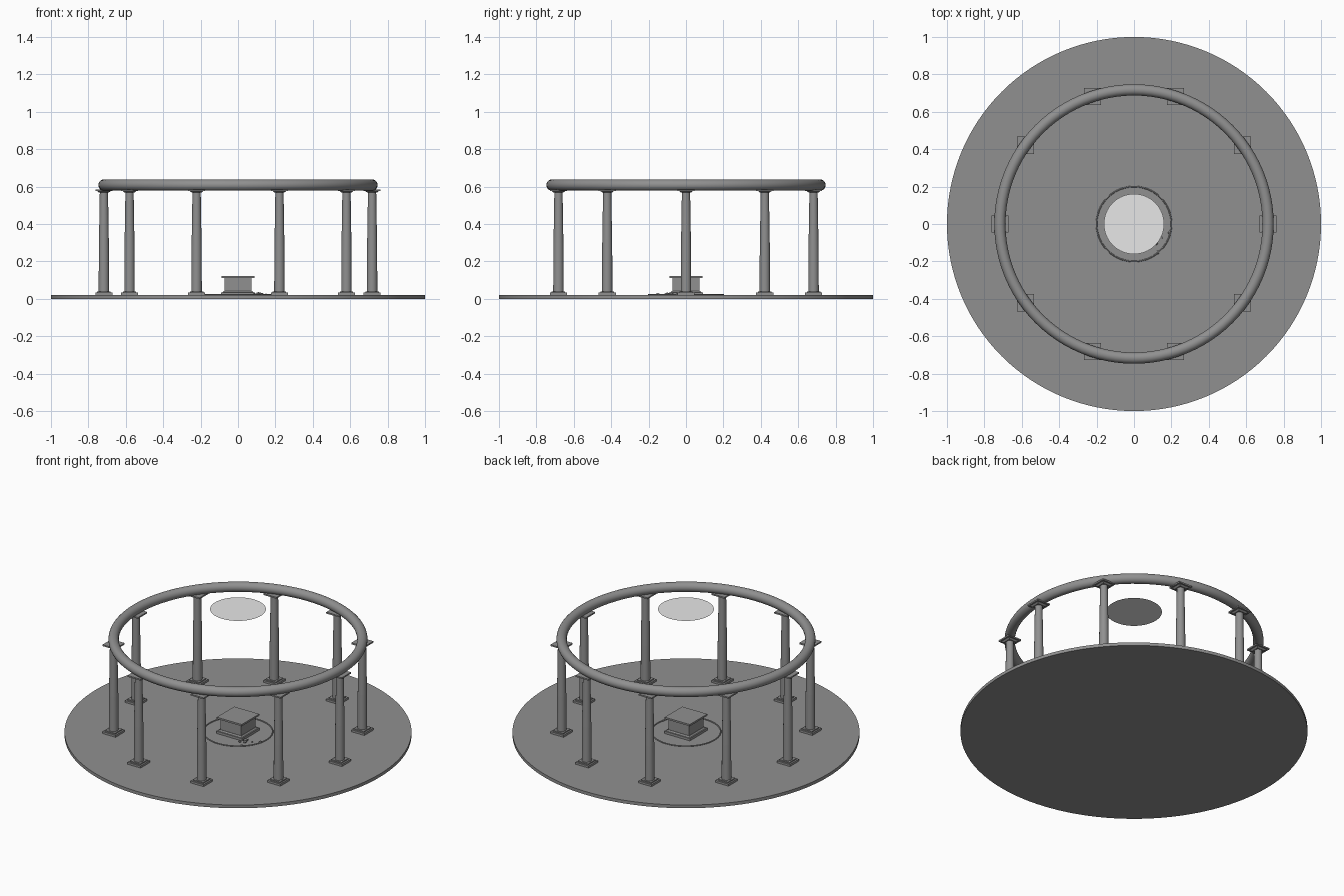
import bpy
import bmesh
import random
from math import pi, cos, sin, sqrt
from mathutils import Matrix

cube = bpy.data.objects.get("Cube")
if cube:
    bpy.data.objects.remove(cube, do_unlink=True)


def make_material(name, value):
    mat = bpy.data.materials.new(name)
    mat.use_nodes = True
    colour = (value, value, value, 1)
    mat.diffuse_color = colour
    mat.node_tree.nodes["Principled BSDF"].inputs["Base Color"].default_value = colour
    return mat


stone = make_material("grey stone", 0.28)
pale = make_material("pale light", 0.8)


def finish(name, bm, mat, smooth=False):
    mesh = bpy.data.meshes.new(name)
    bmesh.ops.recalc_face_normals(bm, faces=bm.faces)
    bm.to_mesh(mesh)
    bm.free()
    mesh.materials.append(mat)
    obj = bpy.data.objects.new(name, mesh)
    bpy.context.collection.objects.link(obj)
    if smooth:
        bpy.ops.object.select_all(action="DESELECT")
        obj.select_set(True)
        bpy.context.view_layer.objects.active = obj
        bpy.ops.object.shade_smooth_by_angle()
    return obj


def frustum(bm, x, y, z0, z1, r0, r1, sides):
    """Tapered drum; with four sides r0 and r1 are half widths of a square."""
    scale = sqrt(2) if sides == 4 else 1
    turn = Matrix.Rotation(pi / 4 if sides == 4 else 0, 4, "Z")
    place = Matrix.Translation((x, y, (z0 + z1) / 2)) @ turn
    bmesh.ops.create_cone(bm, cap_ends=True, segments=sides, radius1=r0 * scale,
                          radius2=r1 * scale, depth=z1 - z0, matrix=place)


def ring(name, major, minor, z, sides):
    bpy.ops.mesh.primitive_torus_add(major_radius=major, minor_radius=minor, location=(0, 0, z),
                                     major_segments=96, minor_segments=sides)
    obj = bpy.context.object
    obj.name = name
    obj.data.materials.append(stone)
    bpy.ops.object.shade_smooth_by_angle()


# Round floor
bm = bmesh.new()
frustum(bm, 0, 0, 0, 0.02, 1, 1, 128)
finish("floor", bm, stone, True)

# Ten columns with square plinths and flared capitals
for i in range(10):
    x, y = 0.717 * cos(i * pi / 5), 0.717 * sin(i * pi / 5)
    bm = bmesh.new()
    frustum(bm, x, y, 0.018, 0.033, 0.046, 0.046, 4)
    frustum(bm, x, y, 0.033, 0.04, 0.036, 0.036, 4)
    frustum(bm, x, y, 0.04, 0.26, 0.028, 0.027, 24)
    frustum(bm, x, y, 0.26, 0.57, 0.027, 0.022, 24)
    frustum(bm, x, y, 0.568, 0.576, 0.026, 0.036, 4)
    frustum(bm, x, y, 0.576, 0.585, 0.046, 0.046, 4)
    finish(f"column_{i + 1}", bm, stone, True)

# Ring beam on the columns and thin ring around the pedestal
ring("ring_beam", 0.717, 0.03, 0.608, 20)
ring("floor_ring", 0.2, 0.004, 0.022, 8)

# Central pedestal
bm = bmesh.new()
frustum(bm, 0, 0, 0.018, 0.035, 0.09, 0.09, 4)
frustum(bm, 0, 0, 0.035, 0.042, 0.082, 0.075, 4)
frustum(bm, 0, 0, 0.042, 0.112, 0.073, 0.073, 4)
frustum(bm, 0, 0, 0.112, 0.123, 0.088, 0.088, 4)
finish("pedestal", bm, stone)

# Small rubble in front of the pedestal
random.seed(3)
bm = bmesh.new()
for x, y, size in [(0.11, -0.08, 0.012), (0.12, -0.1, 0.01), (0.19, -0.045, 0.008),
                   (0.13, -0.15, 0.008), (0.15, -0.07, 0.006), (0.09, -0.11, 0.007)]:
    spin = Matrix.Rotation(random.uniform(0, pi), 4, "Z")
    squash = Matrix.Diagonal((1.4, 1, 0.8, 1))
    place = Matrix.Translation((x, y, 0.02 + size * 0.6)) @ spin @ squash
    bmesh.ops.create_icosphere(bm, subdivisions=1, radius=size, matrix=place)
finish("rubble", bm, stone)

# Flat pale disc floating above the ring
bm = bmesh.new()
bmesh.ops.create_circle(bm, cap_ends=True, segments=64, radius=0.161,
                        matrix=Matrix.Translation((0, 0, 0.8)))
disc = finish("floating_disc", bm, pale)
if disc.data.polygons[0].normal.z < 0:
    disc.data.flip_normals()
